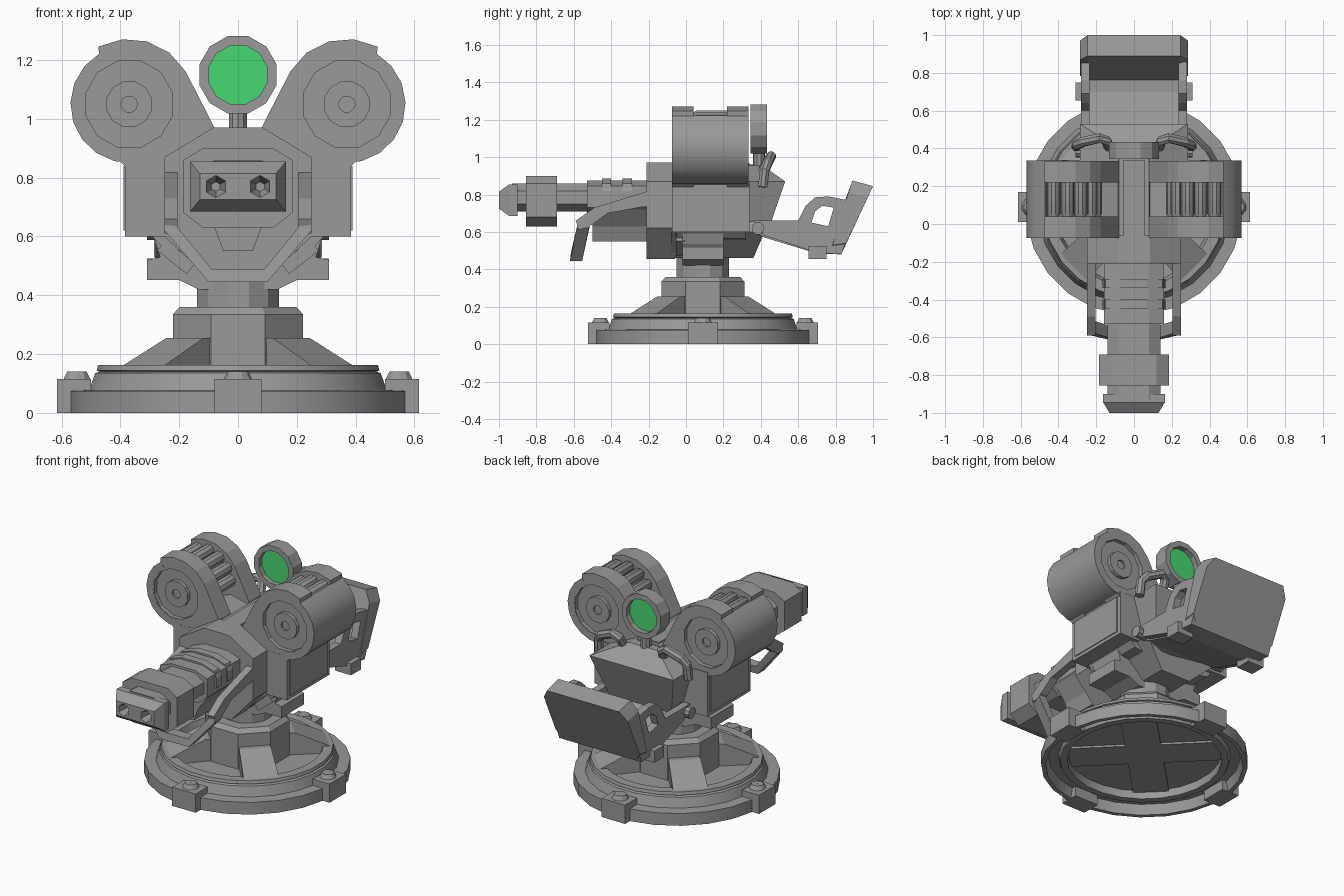
import bpy, bmesh
from math import sin, cos, pi, radians
from mathutils import Vector, Matrix

if "Cube" in bpy.data.objects:
    bpy.data.objects.remove(bpy.data.objects["Cube"])

grey = bpy.data.materials.new('dark_grey')
grey.diffuse_color = (.32, .32, .32, 1)
grey.use_nodes = True
grey.node_tree.nodes["Principled BSDF"].inputs["Base Color"].default_value = grey.diffuse_color
green = bpy.data.materials.new('green_glass')
green.diffuse_color = (.06, .69, .165, 1)
green.use_nodes = True
green.node_tree.nodes["Principled BSDF"].inputs["Base Color"].default_value = green.diffuse_color


def finish(name, bm, smooth=False):
    bmesh.ops.remove_doubles(bm, verts=bm.verts, dist=1e-5)
    bmesh.ops.recalc_face_normals(bm, faces=bm.faces)
    me = bpy.data.meshes.new(name)
    bm.to_mesh(me)
    bm.free()
    me.materials.append(green if 'glass' in name else grey)
    ob = bpy.data.objects.new(name, me)
    bpy.context.collection.objects.link(ob)
    if smooth:
        bpy.ops.object.select_all(action='DESELECT')
        ob.select_set(True)
        bpy.context.view_layer.objects.active = ob
        bpy.ops.object.shade_smooth_by_angle(angle=radians(30))
    return ob


def loft(name, rings, smooth=False, closed=False):
    bm = bmesh.new()
    vs = [[bm.verts.new(p) for p in r] for r in rings]
    n = len(rings[0])
    pairs = list(zip(vs, vs[1:])) + ([(vs[-1], vs[0])] if closed else [])
    for a, b in pairs:
        for i in range(n):
            bm.faces.new((a[i], a[(i + 1) % n], b[(i + 1) % n], b[i]))
    if not closed:
        bm.faces.new(vs[0])
        bm.faces.new(vs[-1])
    return finish(name, bm, smooth)


def prism(name, pts, axis, a, b, smooth=False):
    put = {'x': lambda p, t: (t, p[0], p[1]), 'y': lambda p, t: (p[0], t, p[1]),
           'z': lambda p, t: (p[0], p[1], t)}[axis]
    return loft(name, [[put(p, t) for p in pts] for t in (a, b)], smooth)


def box(name, x0, x1, y0, y1, z0, z1):
    return prism(name, [(x0, y0), (x1, y0), (x1, y1), (x0, y1)], 'z', z0, z1)


def arc(cx, cz, r, a0, a1, n):
    return [(cx + r * cos(radians(a0 + (a1 - a0) * i / n)),
             cz + r * sin(radians(a0 + (a1 - a0) * i / n))) for i in range(n + 1)]


def ngon(cx, cz, r, n, rot=0):
    return arc(cx, cz, r, rot, rot + 360, n)[:-1]


def sym(pts):
    return pts + [(-x, z) for x, z in reversed(pts)]


def lathe(name, prof, n, centre, smooth=True):
    return loft(name, [[(centre[0] + r * cos(2 * pi * i / n + pi / n),
                         centre[1] + r * sin(2 * pi * i / n + pi / n), centre[2] + z)
                        for r, z in prof] for i in range(n)], smooth, True)


def bar(name, path, r, n=4):
    # tube swept along a path with mitred corners
    path = [Vector(p) for p in path]
    rings = []
    for i, p in enumerate(path):
        t = (path[min(i + 1, len(path) - 1)] - path[max(i - 1, 0)]).normalized()
        u = t.cross(Vector((0, 1, 0))).normalized()
        v = u.cross(t)
        rings.append([p + (u * cos(2 * pi * (k + .5) / n) + v * sin(2 * pi * (k + .5) / n)) * r
                      for k in range(n)])
    return loft(name, rings)


def cut(ob, cutter):
    m = ob.modifiers.new('cut', 'BOOLEAN')
    m.operation, m.object, m.solver = 'DIFFERENCE', cutter, 'EXACT'
    bpy.context.view_layer.objects.active = ob
    bpy.ops.object.modifier_apply(modifier=m.name)
    bpy.data.objects.remove(cutter)


CY = 0.09  # column axis

# base ring, hollow underneath
lathe('base_ring', [(.575, 0), (.575, .075), (.51, .078), (.49, .135), (.475, .14), (.485, .145), (.48, .163),
                    (.425, .163), (.41, .12), (.001, .12), (.001, .085), (.43, .085), (.43, .035), (.47, .035),
                    (.48, .06), (.535, .06), (.55, 0)], 24, (0, CY, 0))
for i in range(4):
    R = Matrix.Translation((0, CY, 0)) @ Matrix.Rotation(i * pi / 2, 4, 'Z')
    for ob in (box('base_pad', .5, .615, -.08, .08, 0, .115),
               lathe('pad_bolt', [(.001, .11), (.05, .11), (.035, .14), (.001, .14)], 10, (.548, 0, 0))):
        ob.data.transform(R)
    R = R @ Matrix.Rotation(pi / 4, 4, 'Z')
    brace = loft('base_brace', [[(x, s * w, z) for x, z, w in
                 ((.15, .1, .08), (.46, .1, .1), (.46, .158, .1), (.255, .255, .09), (.15, .255, .08))]
                 for s in (1, -1)])
    brace.data.transform(R)
    low = box('underside_rib', 0, .42, -.1, .1, .073, .1)
    low.data.transform(R)

# column and neck
lathe('column', [(.001, .1), (.24, .1), (.24, .335), (.215, .36), (.001, .36)], 8, (0, CY, 0), False)
lathe('neck', [(.001, .35), (.145, .35), (.145, .56), (.001, .56)], 12, (0, CY, 0), False)
prism('yoke', sym([(.135, .42), (.2, .452), (.31, .452), (.31, .52), (.265, .53), (.29, .61)]), 'y', -.02, .2)
for s in (1, -1):
    bar('yoke_strut', [(s * .16, -.03, .49), (s * .26, -.03, .57)], .033)

# body
prism('front_shroud', sym([(.085, .97), (.25, .87), (.25, .62), (.1, .455)]), 'y', -.21, -.06)
core = sym([(.08, .96), (.12, .86), (.25, .6), (.1, .46)])
loft('body_core', [[(x, -.08, z) for x, z in core],
                   [(x, .36 + min(.06, (z - .46) * .5) * (z < .8), z) for x, z in core]])
loft('rear_body', [[(x * w, y, z) for x, y in ((-1, .3), (1, .3), (1, y1), (-1, y1))]
                   for w, y1, z in ((.2, .43, .58), (.285, .53, .87), (.1, .41, .955))])

# twin barrel housing
prism('barrel_shaft', sym([(.08, .86), (.14, .82), (.14, .75), (.08, .71)]), 'y', -.93, -.15)
prism('barrel_sleeve', sym([(.08, .875), (.16, .845), (.16, .73), (.1, .68)]), 'y', -.53, -.15)
for y in (-.45, -.34):
    prism('sleeve_rib', sym([(.065, .885), (.15, .858), (.168, .82), (.168, .76)]), 'y', y, y + .05)
prism('barrel_collar', sym([(.12, .9), (.185, .86), (.185, .68), (.12, .63)]), 'y', -.855, -.69)
loft('under_barrel', [[(x * w, y, z) for x, y in ((-1, -.5), (1, -.5), (1, -.18), (-1, -.18))]
                      for w, z in ((.05, .55), (.08, .63), (.15, .72))])
muzzle = loft('muzzle', [[(x * w, y, z) for x, z in ((-1, a), (1, a), (1, b), (-1, b))]
                         for y, w, a, b in ((-.9, .163, .685, .855), (-.945, .163, .685, .855),
                                            (-1, .13, .725, .815))])
for s in (1, -1):
    cut(muzzle, loft('bore', [[(x, y, z) for x, z in ngon(s * .075, .77, r, 6, 30)]
                              for y, r in ((-1.02, .044), (-.915, .012))]))

# guard rail around the barrel
for s in (1, -1):
    prism('guard_side', [(-.1, .82), (-.2, .82), (-.49, .73), (-.59, .66), (-.57, .61), (-.5, .64),
                         (-.42, .7), (-.2, .74), (-.1, .72)], 'x', s * .205, s * .25)
    loft('guard_front', [[(s * x, y + d, z) for x, z, y in
                          ((.25, .67, -.57), (.25, .62, -.58), (.1, .445, -.615), (0, .445, -.615),
                           (0, .49, -.61), (.09, .49, -.61), (.205, .63, -.575), (.205, .67, -.57))]
                         for d in (-.005, .06)])

# side pods and ammunition drums
cx, cz = .37, 1.05
outline = ([(.08, .84), (.385, .84)] + arc(cx, cz, .194, -80, 58, 6)
           + arc(cx, cz, .222, 62, 150, 4) + [(.08, .97)])
for s in (1, -1):
    m = lambda pts: [(s * x, z) for x, z in pts]
    box('pod', *sorted((s * .1, s * .385)), -.075, .34, .6, .87)
    box('pod_panel', *sorted((s * .3, s * .39)), -.05, .315, .62, .84)
    prism('pod_bottom', m([(.1, .54), (.26, .565), (.3, .61), (.1, .61)]), 'y', -.05, .32)
    for a, b, f in ((-.074, .04, -1), (.22, .334, 1)):
        band = prism('drum_band', m(outline), 'y', a, b)
        y = a if f < 0 else b
        cut(band, prism('recess', m(ngon(cx, cz, .152, 12, 15)), 'y', y + f * .1, y - f * .025))
        boss = prism('drum_boss', m(ngon(cx, cz, .08, 12, 15)), 'y', y - f * .04, y - f * .003)
        cut(boss, prism('boss_hole', m(ngon(cx, cz, .028, 10)), 'y', y + f * .1, y - f * .015))
    prism('drum_shell', m(arc(cx, cz, .2, -95, 60, 8) + arc(cx, cz, .156, 60, -95, 8)), 'y', -.075, .335, True)
    prism('drum_core', m(ngon(cx, cz, .135, 14)), 'y', .03, .23)
    prism('drum_support', m([(.08, .85), (.385, .85), (.37, .93), (.2, .98), (.08, .95)]), 'y', .03, .23)
    for k in range(5):
        x, z = arc(cx, cz, .165, 70, 174, 4)[k]
        rings = [[(s * px, y, pz) for px, pz in ngon(x, z, r, 10)]
                 for y, r in ((.03, .022), (.055, .036), (.23, .036))]
        loft('cartridge', rings, True)
box('spine', -.055, .055, -.08, .34, .85, .968)

# round sight with green glass
sight = prism('sight_ring', ngon(0, 1.15, .136, 12, 15), 'y', .345, .433)
cut(sight, prism('sight_hole', ngon(0, 1.15, .103, 12, 15), 'y', .3, .5))
prism('sight_glass', ngon(0, 1.15, .105, 12, 15), 'y', .375, .4)
lathe('sight_post', [(.001, .9), (.032, .9), (.032, 1.03), (.001, 1.03)], 10, (0, .39, 0))

# rear grips and pivot bolts
for s in (1, -1):
    bar('grip', [(s * .13, .40, .91), (s * .145, .44, .985), (s * .18, .455, 1.005),
                 (s * .27, .435, .965), (s * .3, .42, .93), (s * .305, .41, .84)], .027, 8)
    prism('pivot_bolt', ngon(.385, .62, .034, 10), 'x', s * .2, s * .31)

# gunner cradle: side cheeks, back plate, floor
for s in (1, -1):
    cheek = prism('cradle_cheek', [(.36, .66), (.6, .66), (.64, .74), (.69, .785), (.76, .79), (.86, .77),
                                   (.93, .74), (.83, .48), (.7, .49), (.42, .58)], 'x', s * .235, s * .28)
    cut(cheek, prism('cheek_hole', [(.67, .65), (.69, .71), (.73, .74), (.79, .73), (.76, .63)],
                     'x', s * .1, s * .4))
    box('cradle_foot', *sorted((s * .2, s * .31)), .655, .75, .455, .525)
side = [(.785, .53), (.857, .54), (.972, .785), (.868, .81)]
full = [(.75, .5), (.83, .48), (1, .845), (.89, .875)]
loft('cradle_back', [[(x, y, z) for y, z in p]
                     for x, p in ((-.285, side), (-.245, full), (.245, full), (.285, side))])
prism('cradle_floor', [(.36, .6), (.42, .57), (.7, .485), (.83, .48), (.8, .53), (.7, .53), (.4, .63)],
      'x', -.24, .24)
